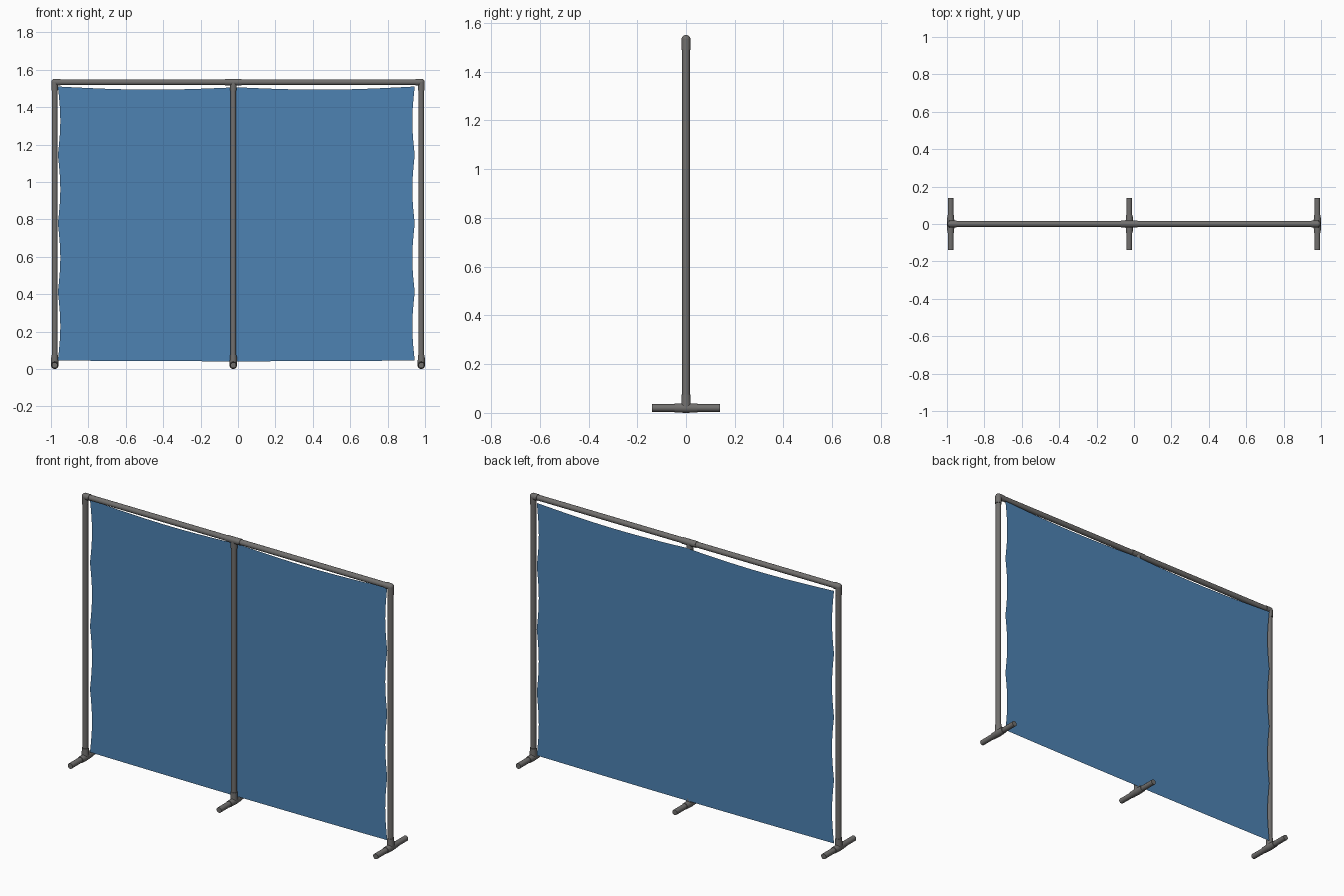
import bpy, bmesh, math
from mathutils import Vector

cube = bpy.data.objects.get("Cube")
if cube:
    bpy.data.objects.remove(cube, do_unlink=True)


def material(name, rgb):
    m = bpy.data.materials.new(name)
    m.use_nodes = True
    m.diffuse_color = (*rgb, 1)
    m.node_tree.nodes["Principled BSDF"].inputs["Base Color"].default_value = (*rgb, 1)
    return m


GREY = material("pipe grey", (0.165, 0.16, 0.155))
BLUE = material("sheet blue", (0.075, 0.225, 0.45))

PIPE, COLLAR = 0.0155, 0.018
FOOT_Z, BAR_Z = 0.02, 1.533
SIDE_X, MID_X = 0.98, -0.025


def finish(bm, name, mat, smooth=True):
    bmesh.ops.recalc_face_normals(bm, faces=bm.faces)
    mesh = bpy.data.meshes.new(name)
    bm.to_mesh(mesh)
    bm.free()
    mesh.materials.append(mat)
    obj = bpy.data.objects.new(name, mesh)
    bpy.context.collection.objects.link(obj)
    if smooth:
        bpy.ops.object.select_all(action='DESELECT')
        obj.select_set(True)
        bpy.context.view_layer.objects.active = obj
        bpy.ops.object.shade_smooth_by_angle(angle=math.radians(40))
    return obj


def rod(bm, start, end, r1, r2=None):
    """Add a capped, optionally tapered cylinder between two points."""
    a, b = Vector(start), Vector(end)
    turn = (b - a).to_track_quat('Z', 'Y').to_matrix().to_4x4()
    turn.translation = (a + b) / 2
    bmesh.ops.create_cone(bm, cap_ends=True, segments=20, radius1=r1,
                          radius2=r2 or r1, depth=(b - a).length, matrix=turn)


def pipe(name, start, end):
    bm = bmesh.new()
    rod(bm, start, end, PIPE)
    finish(bm, name, GREY)


# Posts, feet and the fittings joining them
for label, x in (("right", -SIDE_X), ("middle", MID_X), ("left", SIDE_X)):
    pipe(label + "_post", (x, 0, FOOT_Z), (x, 0, BAR_Z))
    pipe(label + "_foot", (x, -0.139, FOOT_Z), (x, 0.139, FOOT_Z))
    bm = bmesh.new()
    for s in (-1, 1):
        rod(bm, (x, 0, FOOT_Z), (x, s * 0.047, FOOT_Z), 0.02, COLLAR)
    rod(bm, (x, 0, FOOT_Z), (x, 0, 0.075), 0.02, COLLAR)
    finish(bm, label + "_foot_tee", GREY)

# Top rail
pipe("top_rail", (-SIDE_X, 0, BAR_Z), (SIDE_X, 0, BAR_Z))

# Rounded corner elbows
for label, s in (("right", -1), ("left", 1)):
    bm = bmesh.new()
    corner = Vector((s * SIDE_X, 0, BAR_Z))
    rod(bm, corner, corner - Vector((s * 0.03, 0, 0)), COLLAR)
    rod(bm, corner, corner - Vector((0, 0, 0.045)), COLLAR)
    ball = bmesh.ops.create_uvsphere(bm, u_segments=20, v_segments=12, radius=COLLAR)
    bmesh.ops.translate(bm, verts=ball["verts"], vec=corner)
    finish(bm, label + "_elbow", GREY)

# Middle top tee
bm = bmesh.new()
rod(bm, (MID_X - 0.045, 0, BAR_Z), (MID_X + 0.045, 0, BAR_Z), COLLAR)
rod(bm, (MID_X, 0, BAR_Z), (MID_X, 0, BAR_Z - 0.045), COLLAR)
finish(bm, "top_tee", GREY)

# Hanging sheet: sagging top edge, scalloped sides between the tie points
LEFT, RIGHT, LOW, HIGH = -0.963, 0.945, 0.045, 1.51
COLS, ROWS = 24, 32
bm = bmesh.new()
grid = []
for j in range(ROWS + 1):
    v = j / ROWS
    pull = 0.013 * abs(math.sin(4 * math.pi * v))
    row = []
    for i in range(COLS + 1):
        u = i / COLS
        x = LEFT + pull + u * (RIGHT - LEFT - 2 * pull)
        top = HIGH - 0.014 * abs(math.sin(2 * math.pi * u)) - 0.004 * math.sin(math.pi * u)
        bottom = LOW - 0.004 * math.sin(math.pi * u)
        row.append(bm.verts.new((x, 0.0185, bottom + v * (top - bottom))))
    grid.append(row)
for a, b in zip(grid, grid[1:]):
    for i in range(COLS):
        bm.faces.new((a[i], a[i + 1], b[i + 1], b[i]))
finish(bm, "hanging_sheet", BLUE)
